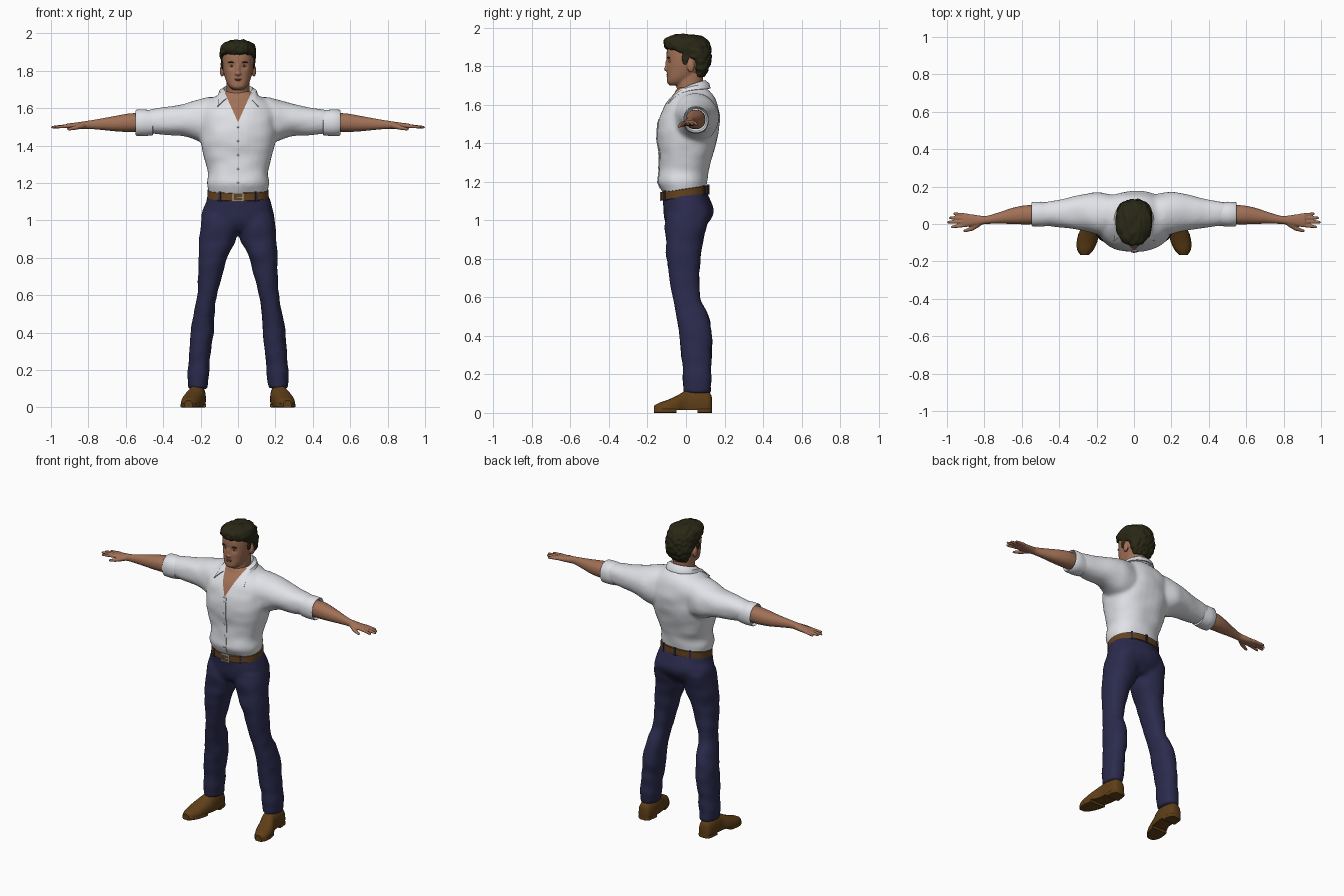
import bpy, bmesh, math
from mathutils import Matrix, Vector, noise
from mathutils.bvhtree import BVHTree

if "Cube" in bpy.data.objects:
    bpy.data.objects.remove(bpy.data.objects["Cube"])


def material(name, *rgb):
    m = bpy.data.materials.new(name)
    m.use_nodes = True
    m.diffuse_color = (*rgb, 1)
    m.node_tree.nodes["Principled BSDF"].inputs["Base Color"].default_value = (*rgb, 1)
    return m


SHIRT = material("white cotton", .75, .76, .8)
SKIN = material("tan skin", .36, .165, .095)
HAIR = material("dark hair", .022, .021, .008)
NAVY = material("navy cloth", .024, .024, .075)
BELT = material("belt leather", .13, .055, .014)
SHOE = material("shoe leather", .115, .05, .009)
METAL = material("buckle metal", .5, .48, .42)
LIPS = material("lip skin", .27, .1, .07)
EYE = material("eye white", .6, .56, .52)
IRIS = material("iris brown", .03, .015, .01)


def loft(bm, rows, axis="z", sub=4, n=32, p=2.2):
    """Skin superellipse sections (t, a_low, a_high, b_low, b_high) smoothly along an axis."""
    pts = [Vector(r) for r in rows]
    path = [pts[0]]
    for i in range(len(pts) - 1):
        a, b = pts[i], pts[i + 1]
        m0 = (b - pts[max(i - 1, 0)]) / 2
        m1 = (pts[min(i + 2, len(pts) - 1)] - a) / 2
        for k in range(1, sub + 1):
            u = k / sub
            path.append(a + (b - a) * (u * u * (3 - 2 * u))
                        + m0 * (u * (1 - u) ** 2) - m1 * (u * u * (1 - u)))
    rings = []
    for t, a0, a1, b0, b1 in path:
        ring = []
        for k in range(n):
            c, s = math.cos(math.tau * k / n), math.sin(math.tau * k / n)
            a = (a0 + a1 + (a1 - a0) * math.copysign(abs(c) ** (2 / p), c)) / 2
            b = (b0 + b1 + (b1 - b0) * math.copysign(abs(s) ** (2 / p), s)) / 2
            co = {"z": (a, b, t), "x": (t, a, b), "y": (a, t, b)}[axis]
            ring.append(bm.verts.new(co))
        rings.append(ring)
    for lo, hi in zip(rings, rings[1:]):
        for k in range(n):
            bm.faces.new((lo[k], lo[k - 1], hi[k - 1], hi[k]))
    bm.faces.new(rings[0])
    bm.faces.new(rings[-1])


def body(rows):
    """Expand centred rows (z, half_width, y_front, y_back)."""
    return [(z, -r, r, f, b) for z, r, f, b in rows]


def ball(bm, loc, radii):
    bmesh.ops.create_uvsphere(bm, u_segments=20, v_segments=12, radius=1,
                              matrix=Matrix.Translation(loc) @ Matrix.Diagonal((*radii, 1)))


def box(bm, loc, size, turn=0):
    bmesh.ops.create_cube(bm, size=1, matrix=Matrix.Translation(loc)
                          @ Matrix.Rotation(turn, 4, "Z") @ Matrix.Diagonal((*size, 1)))


def finger(bm, a, b, r0, r1):
    a, b = Vector(a), Vector(b)
    turn = (b - a).to_track_quat("Z", "Y").to_matrix().to_4x4()
    bmesh.ops.create_cone(bm, cap_ends=True, segments=14, radius1=r0, radius2=r1,
                          depth=(b - a).length, matrix=Matrix.Translation((a + b) / 2) @ turn)
    ball(bm, a, (r0,) * 3)
    ball(bm, b, (r1,) * 3)


def flip_x(me):
    me.transform(Matrix.Scale(-1, 4, (1, 0, 0)))
    me.flip_normals()


def finish(bm, name, mat, voxel=0, relax=0, mirror=False, pair=False, thick=0):
    """Turn a bmesh into an object, optionally fused, symmetrised or made as a left/right pair."""
    bmesh.ops.recalc_face_normals(bm, faces=bm.faces)
    me = bpy.data.meshes.new(name)
    bm.to_mesh(me)
    if mirror:
        flip_x(me)
        bm.from_mesh(me)
        bm.to_mesh(me)
    bm.free()
    ob = bpy.data.objects.new("left_" + name if pair else name, me)
    bpy.context.collection.objects.link(ob)
    if voxel:
        mod = ob.modifiers.new("fuse", "REMESH")
        mod.mode, mod.voxel_size = "VOXEL", voxel
        mod = ob.modifiers.new("relax", "SMOOTH")
        mod.iterations = relax
    if thick:
        mod = ob.modifiers.new("thickness", "SOLIDIFY")
        mod.thickness, mod.offset = thick, 0
    if ob.modifiers:
        graph = bpy.context.evaluated_depsgraph_get()
        ob.data = bpy.data.meshes.new_from_object(ob.evaluated_get(graph))
        ob.modifiers.clear()
    me = ob.data
    me.materials.clear()
    me.materials.append(mat)
    me.polygons.foreach_set("use_smooth", [True] * len(me.polygons))
    if not voxel:
        me.set_sharp_from_angle(angle=math.radians(40))
    if pair:
        twin = bpy.data.objects.new("right_" + name, me.copy())
        flip_x(twin.data)
        bpy.context.collection.objects.link(twin)
    return ob


def reshape(ob, offset):
    """Move every vertex by offset(position, normal), written back in one go."""
    me = ob.data
    old = [(v.co.copy(), v.normal.copy()) for v in me.vertices]
    me.vertices.foreach_set("co", [c for co, no in old for c in co + offset(co, no)])
    me.update()


def ruffle(ob, amount, scale):
    scale = Vector(scale)
    reshape(ob, lambda co, no: no * (noise.noise(co * scale.x if scale.x == scale.z else
            Vector((co.x * scale.x, co.y * scale.y, co.z * scale.z))) * amount))


# Shirt: torso and sleeves fused
bm = bmesh.new()
loft(bm, [(.08, -.03, .15, 1.42, 1.655), (.15, -.06, .165, 1.41, 1.66), (.2, -.055, .172, 1.42, 1.648),
          (.25, -.04, .165, 1.44, 1.636), (.3, -.03, .155, 1.453, 1.622), (.38, -.02, .135, 1.457, 1.606),
          (.46, -.01, .12, 1.463, 1.592), (.52, -.005, .11, 1.47, 1.58)], "x")
loft(bm, body([(1.13, .15, -.115, .1), (1.17, .161, -.134, .106), (1.2, .168, -.146, .11),
               (1.25, .16, -.14, .115), (1.3, .17, -.137, .13), (1.35, .186, -.14, .144),
               (1.42, .2, -.147, .162), (1.48, .205, -.147, .171), (1.54, .205, -.134, .175),
               (1.59, .2, -.115, .167), (1.63, .17, -.087, .152), (1.66, .125, -.062, .132),
               (1.69, .075, -.045, .105)]), p=2.3)
shirt = finish(bm, "shirt", SHIRT, .012, 3, mirror=True)
ruffle(shirt, .005, (9, 9, 15))
shirt.data.materials.append(SKIN)

# Open neckline cut crisply into the chest
OPEN_Z, SLOPE = 1.525, .45
bm = bmesh.new()
bm.from_mesh(shirt.data)
for side in (-1, 1):
    chest = []
    for f in bm.faces:
        c = f.calc_center_median()
        if c.y < .02 and c.z > 1.5 and abs(c.x) < .12:
            chest.append(f)
    geom = {g for f in chest for g in (f, *f.edges, *f.verts)}
    bmesh.ops.bisect_plane(bm, geom=list(geom), plane_co=(0, 0, OPEN_Z),
                           plane_no=Vector((side, 0, -SLOPE)).normalized())
for f in bm.faces:
    c = f.calc_center_median()
    if c.y < .02 and abs(c.x) < (c.z - OPEN_Z) * SLOPE:
        f.material_index = 1
bm.to_mesh(shirt.data)
tree = BVHTree.FromBMesh(bm)
bm.free()


def chest_y(x, z):
    return tree.ray_cast(Vector((x, -1, z)), Vector((0, 1, 0)))[0].y


# Button placket following the shirt front
bm = bmesh.new()
prev = None
for i in range(31):
    z = 1.165 + .36 * i / 30
    row = [bm.verts.new((x, chest_y(x, z) - .002, z)) for x in (-.015, 0, .015)]
    if prev:
        for k in (0, 1):
            bm.faces.new((prev[k], prev[k + 1], row[k + 1], row[k]))
    prev = row
finish(bm, "placket", SHIRT, thick=.005)
bm = bmesh.new()
for i in range(5):
    z = 1.2 + i * .075
    ball(bm, (0, chest_y(0, z) - .004, z), (.005, .003, .005))
finish(bm, "buttons", SHIRT)

# Folded collar with two front points
bm = bmesh.new()
prev = None
for i in range(-24, 25):
    f = abs(i) / 24
    a = math.radians(150) * i / 24
    s, c, tip = math.sin(a), math.cos(a), f ** 6
    top = Vector((.078 * s, .028 + .073 * c, 1.725 - .06 * f * f))
    low = Vector((.1 * s + math.copysign(.06 * tip, i), .035 + .09 * c - .05 * tip, 1.685 - .01 * f - .068 * tip))
    mid = (top + low) / 2 + Vector((.006 * s, .006 * c, .004))
    base = Vector((.072 * s, .028 + .068 * c, top.z - .05))
    row = [bm.verts.new(q) for q in (base, top, mid, low)]
    if prev:
        for k in range(3):
            bm.faces.new((prev[k], prev[k + 1], row[k + 1], row[k]))
    prev = row
finish(bm, "collar", SHIRT, thick=.006)

# Rolled cuffs with a hollow end
bm = bmesh.new()
cuff = [(.452, .014), (.456, .003), (.5, -.001), (.542, 0), (.547, .004), (.53, .012)]
loft(bm, [(x, -.013 + d, .118 - d, 1.452 + d, 1.592 - d) for x, d in cuff], "x", sub=1)
finish(bm, "cuff", SHIRT, pair=True)

# Forearms and hands
bm = bmesh.new()
loft(bm, [(.5, 0, .1, 1.475, 1.575), (.58, -.002, .1, 1.473, 1.572), (.65, 0, .086, 1.476, 1.56),
          (.72, .002, .063, 1.483, 1.547), (.79, 0, .043, 1.489, 1.535), (.83, -.006, .046, 1.489, 1.529),
          (.87, -.013, .052, 1.489, 1.523), (.915, -.015, .055, 1.492, 1.518)], "x")
for y0, x1, y1 in ((-.005, .972, -.016), (.013, .992, .01), (.031, .983, .033), (.046, .96, .055)):
    finger(bm, (.895, y0, 1.506), (x1, y1, 1.499), .011, .0075)
finger(bm, (.83, .002, 1.507), (.865, -.024, 1.497), .016, .012)
finger(bm, (.865, -.024, 1.497), (.905, -.037, 1.488), .012, .008)
finish(bm, "forearm_and_hand", SKIN, .0045, 2, pair=True)

# Trousers: hips and legs fused
bm = bmesh.new()
loft(bm, [(1.03, 0, .19, -.1, .125), (.98, 0, .2, -.108, .112), (.9, .012, .206, -.106, .09),
          (.8, .057, .211, -.1, .074), (.7, .087, .213, -.086, .07), (.6, .112, .218, -.07, .073),
          (.5, .127, .236, -.05, .118), (.4, .129, .251, -.036, .136), (.3, .144, .261, -.026, .133),
          (.2, .154, .269, -.016, .131), (.1, .164, .267, -.017, .131)])
loft(bm, body([(.94, .1, -.075, .075), (.97, .17, -.1, .1), (1, .195, -.111, .126), (1.05, .189, -.114, .141),
               (1.1, .173, -.119, .128), (1.145, .16, -.119, .11)]))
trousers = finish(bm, "trousers", NAVY, .012, 3, mirror=True)
ruffle(trousers, .006, (10, 10, 14))

# Belt tilted down toward the front, with loops and buckle
bm = bmesh.new()
loft(bm, body([(z, .158 + d, -.124 - d, .11 + d) for z, d in
               ((1.121, 0), (1.123, .006), (1.163, .006), (1.165, 0))]), sub=1, n=64)
for v in bm.verts:
    v.co.z += .14 * v.co.y
finish(bm, "belt", BELT)
bm = bmesh.new()
for deg in (-55, -125, 55, 125, 90):
    a = math.radians(deg)
    y = -.007 + .123 * math.sin(a)
    box(bm, (.166 * math.cos(a), y, 1.143 + .14 * y), (.012, .012, .052), a + math.pi / 2)
finish(bm, "belt_loops", NAVY)
bm = bmesh.new()
for side in (-1, 1):
    box(bm, (side * .026, -.132, 1.124), (.006, .008, .048))
    box(bm, (0, -.132, 1.124 + side * .021), (.052, .008, .006))
box(bm, (.01, -.132, 1.124), (.03, .006, .005))
finish(bm, "buckle", METAL)

# Shoes with separate heel and front sole
shoe = [(.135, .195, .24, -.02, .08), (.12, .18, .26, -.03, .105), (.06, .172, .268, -.03, .122),
        (0, .175, .273, -.03, .115), (-.05, .187, .295, -.03, .088), (-.1, .2, .305, -.03, .066),
        (-.14, .22, .301, -.025, .052), (-.165, .244, .285, -.01, .038)]
bm = bmesh.new()
loft(bm, shoe, "y", p=2.4)
for v in bm.verts:
    v.co.z = max(v.co.z, .015)
finish(bm, "shoe", SHOE, pair=True)
bm = bmesh.new()
for part in (shoe[:3], shoe[4:]):
    loft(bm, [(y, x0 - .002, x1 + .002, 0, .022) for y, x0, x1, *_ in part], "y", p=6)
finish(bm, "shoe_sole", SHOE, pair=True)

# Head, neck, nose and ears fused, with eye sockets pressed in
bm = bmesh.new()
loft(bm, body([(1.58, .07, -.03, .09), (1.64, .066, -.045, .092), (1.68, .062, -.048, .088),
               (1.76, .062, -.05, .088)]))
loft(bm, body([(1.7, .028, -.086, -.01), (1.715, .047, -.098, .01), (1.74, .062, -.099, .04),
               (1.77, .072, -.099, .075), (1.8, .079, -.1, .1), (1.83, .083, -.1, .115),
               (1.86, .084, -.101, .12), (1.89, .083, -.098, .12), (1.92, .075, -.085, .11),
               (1.945, .05, -.05, .08)]), p=2.3)
ball(bm, (0, -.097, 1.806), (.011, .012, .032))
ball(bm, (0, -.101, 1.785), (.016, .014, .011))
for side in (-1, 1):
    ball(bm, (side * .086, .025, 1.8), (.011, .02, .032))
head = finish(bm, "head", SKIN, .005, 3)
SOCKET = Vector((.033, -.09, 1.826))
reshape(head, lambda co, no: Vector((0, .009 * math.exp(
    -((Vector((abs(co.x), co.y, co.z)) - SOCKET).length / .018) ** 2), 0)))

# Face details
for name, mat, loc, radii in (("eye", EYE, (.033, -.081, 1.825), (.013, .008, .006)),
                              ("iris", IRIS, (.033, -.087, 1.825), (.005, .004, .005)),
                              ("eyebrow", HAIR, (.034, -.09, 1.845), (.02, .007, .0045))):
    bm = bmesh.new()
    ball(bm, loc, radii)
    finish(bm, name, mat, pair=True)
bm = bmesh.new()
ball(bm, (0, -.094, 1.757), (.023, .008, .004))
ball(bm, (0, -.094, 1.75), (.02, .008, .005))
finish(bm, "lips", LIPS)

# Swept-up hair with sideburns
bm = bmesh.new()
loft(bm, body([(1.745, .055, .045, .095), (1.78, .075, .038, .115), (1.82, .088, .022, .128),
               (1.85, .094, -.02, .132), (1.875, .097, -.072, .132), (1.895, .098, -.107, .13),
               (1.92, .096, -.117, .123), (1.94, .084, -.111, .106), (1.955, .06, -.087, .078),
               (1.965, .03, -.05, .04)]))
for side in (-1, 1):
    ball(bm, (side * .081, -.004, 1.84), (.009, .02, .034))
hair = finish(bm, "hair", HAIR, .005, 3)
ruffle(hair, .007, (55, 18, 45))
